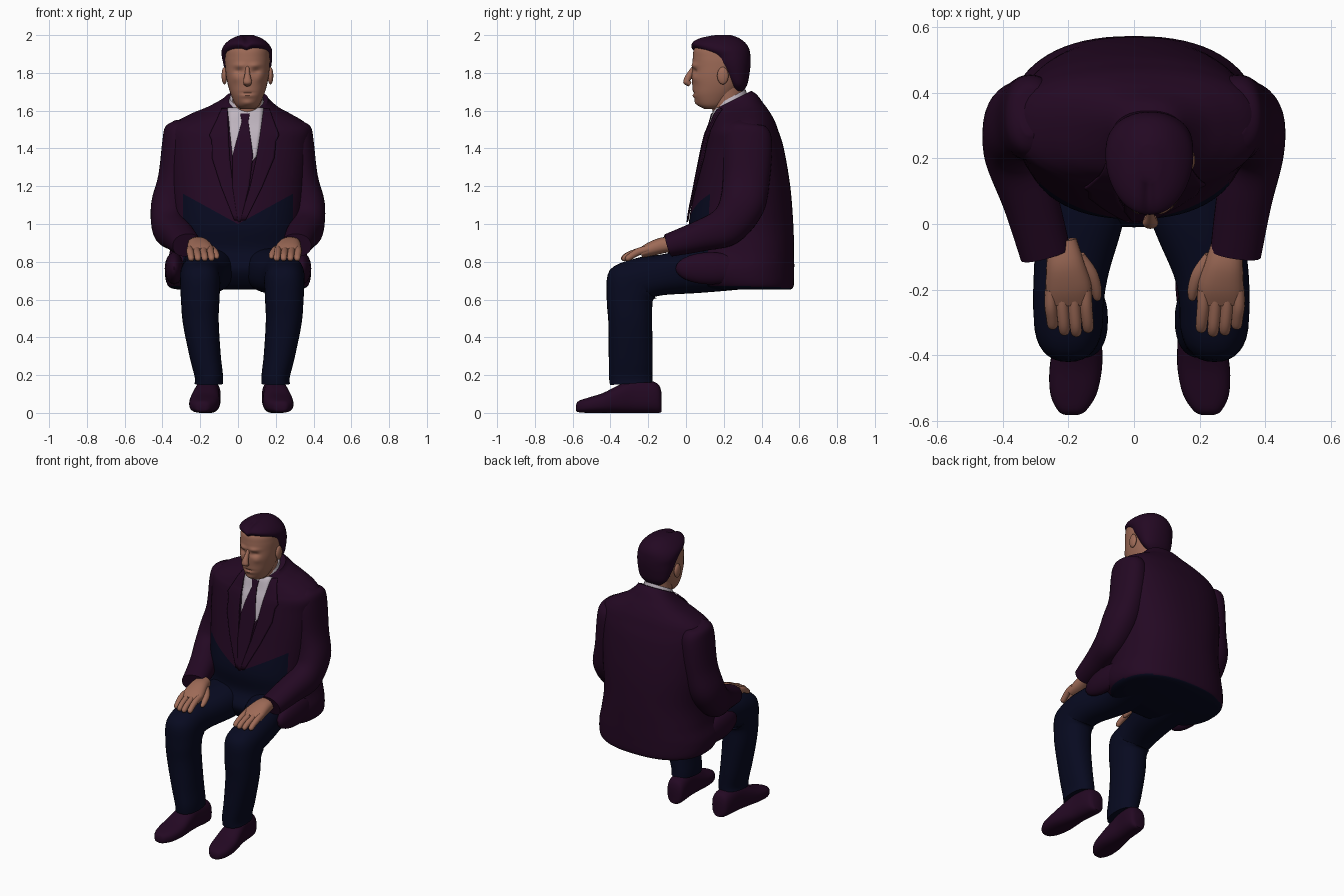
import bpy, bmesh, math
from mathutils import Vector as V
from mathutils.bvhtree import BVHTree


def material(name, rgb):
    m = bpy.data.materials.new(name)
    m.diffuse_color = (*rgb, 1)
    return m


PLUM = material("dark plum", (0.017, 0.0025, 0.0165))
NAVY = material("dark navy", (0.0022, 0.003, 0.0145))
SKIN = material("skin", (0.34, 0.145, 0.095))
WHITE = material("shirt white", (0.52, 0.46, 0.52))


def finish(name, bm, mats, rule=None, cuts=(), angle=50):
    for co, no in cuts:
        bmesh.ops.bisect_plane(bm, geom=bm.verts[:] + bm.edges[:] + bm.faces[:],
                               plane_co=co, plane_no=no, dist=0.0005)
    bmesh.ops.recalc_face_normals(bm, faces=bm.faces)
    if rule:
        for f in bm.faces:
            f.normal_update()
            f.material_index = rule(f.calc_center_median(), f.normal)
    me = bpy.data.meshes.new(name)
    bm.to_mesh(me)
    bm.free()
    for m in mats:
        me.materials.append(m)
    ob = bpy.data.objects.new(name, me)
    bpy.context.collection.objects.link(ob)
    bpy.ops.object.select_all(action='DESELECT')
    ob.select_set(True)
    bpy.context.view_layer.objects.active = ob
    bpy.ops.object.shade_smooth_by_angle(angle=math.radians(angle))
    return ob


def spline(a, b, c, d, t):
    return 0.5 * (2 * b + (c - a) * t + (2 * a - 5 * b + 4 * c - d) * t * t
                  + (3 * b - a - 3 * c + d) * t ** 3)


def loft(name, rings, mats, p=2.0, n=24, steps=4, tweak=None, rule=None, cuts=()):
    """Skin rings of (centre, u, v), smoothed between them along a spline."""
    full = []
    for i in range(len(rings) - 1):
        q = [rings[max(0, min(len(rings) - 1, i + k))] for k in (-1, 0, 1, 2)]
        for s in range(steps):
            full.append([spline(*(r[j] for r in q), s / steps) for j in range(3)])
    full.append(rings[-1])
    bm = bmesh.new()
    loops = []
    for c, u, v in full:
        row = []
        for k in range(n):
            a = 2 * math.pi * k / n
            ca, sa = math.cos(a), math.sin(a)
            co = (c + u * math.copysign(abs(ca) ** (2 / p), ca)
                  + v * math.copysign(abs(sa) ** (2 / p), sa))
            row.append(bm.verts.new(tweak(co) if tweak else co))
        loops.append(row)
    for a, b in zip(loops, loops[1:]):
        for k in range(n):
            bm.faces.new((a[k], a[(k + 1) % n], b[(k + 1) % n], b[k]))
    bm.faces.new(loops[0])
    bm.faces.new(loops[-1])
    return finish(name, bm, mats, rule, cuts)


def stack(name, rows, mats, **kw):
    """Rings piled upward: (z, y front, y back, half width, centre x, tilt)."""
    rings = [(V((cx, (y0 + y1) / 2, z)), V((hx, 0, 0)),
              V((0, (y1 - y0) / 2, t * (y1 - y0) / 2))) for z, y0, y1, hx, cx, t in rows]
    return loft(name, rings, mats, **kw)


def limb(name, pts, mats, **kw):
    """Tube along points: (x, y, z, half width, half thickness)."""
    P = [V(q[:3]) for q in pts]
    rings = []
    for i, q in enumerate(pts):
        t = (P[min(i + 1, len(P) - 1)] - P[max(i - 1, 0)]).normalized()
        u = V((1, 0, 0))
        u = (u - t * u.dot(t)).normalized()
        rings.append((P[i], u * q[3], t.cross(u) * q[4]))
    return loft(name, rings, mats, **kw)


def ball(name, loc, r, mat):
    bm = bmesh.new()
    bmesh.ops.create_uvsphere(bm, u_segments=24, v_segments=14, radius=1)
    for v in bm.verts:
        v.co = V((loc[i] + v.co[i] * r[i] for i in range(3)))
    return finish(name, bm, [mat])


# Jacket body, with dark lower front and underside
def jacket_rule(c, n):
    if n.z < -0.7 and c.z < 0.7:
        return 1
    return int(n.y < -0.1 and abs(c.x) < 0.29 and c.y < 0.3 and c.z < 1.0 + 0.55 * abs(c.x))


jacket = stack("jacket", [
    (0.652, 0.12, 0.55, 0.31, 0, 0), (0.672, 0.05, 0.57, 0.37, 0, 0),
    (0.76, -0.01, 0.573, 0.387, 0, 0), (0.86, 0.03, 0.572, 0.36, 0, 0),
    (1.0, 0.015, 0.568, 0.345, 0, 0), (1.2, 0.05, 0.552, 0.36, 0, 0),
    (1.4, 0.09, 0.518, 0.372, 0.005, 0), (1.49, 0.11, 0.487, 0.375, 0.01, 0.05),
    (1.535, 0.125, 0.465, 0.345, 0.01, 0.12), (1.575, 0.135, 0.435, 0.27, 0.015, 0.2),
    (1.605, 0.142, 0.41, 0.20, 0.025, 0.25),
    (1.64, 0.15, 0.375, 0.135, 0.04, 0.4), (1.66, 0.165, 0.345, 0.115, 0.045, 0.5)],
    [PLUM, NAVY], p=2.35, n=72, steps=7, rule=jacket_rule,
    cuts=[(V((0, 0, 1)), V((s * 0.55, 0, 1)).normalized()) for s in (-1, 1)]
    + [(V((s * 0.29, 0, 1)), V((1, 0, 0))) for s in (-1, 1)])
tree = BVHTree.FromPolygons([v.co for v in jacket.data.vertices],
                            [tuple(f.vertices) for f in jacket.data.polygons])


def panel(name, rows, lift, mat):
    """Cloth plate lying on the jacket front: rows of (z, x left, x right)."""
    bm = bmesh.new()
    grid = []
    for (za, la, ra), (zb, lb, rb) in zip(rows, rows[1:]):
        for s in range(7):
            t = s / 6
            z, l, r = za + (zb - za) * t, la + (lb - la) * t, ra + (rb - ra) * t
            line = []
            for k in range(9):
                x = l + (r - l) * k / 8
                hit = tree.ray_cast(V((x, -1, z)), V((0, 1, 0)))[0]
                line.append(bm.verts.new((x, (hit.y if hit else 0.17) - lift, z)))
            grid.append(line)
    for a, b in zip(grid, grid[1:]):
        for k in range(8):
            bm.faces.new((a[k], a[k + 1], b[k + 1], b[k]))
    bmesh.ops.remove_doubles(bm, verts=bm.verts, dist=0.0005)
    ob = finish(name, bm, [mat])
    mod = ob.modifiers.new("thickness", 'SOLIDIFY')
    mod.thickness, mod.offset = 0.008, 0


# Shirt front, tie and lapels
panel("shirt_front", [(1.615, -0.055, 0.135), (1.5, -0.045, 0.125), (1.36, -0.03, 0.10),
                      (1.30, 0.0, 0.05)], 0.004, WHITE)
panel("tie", [(1.585, 0.012, 0.062), (1.54, 0.02, 0.055), (1.36, -0.03, 0.08),
              (1.2, -0.03, 0.06), (1.01, 0.0, 0.012)], 0.009, PLUM)
for side, s in (("left", -1), ("right", 1)):
    rows = []
    for z, a, b in ((1.61, 0.095, 0.125), (1.55, 0.09, 0.15), (1.47, 0.083, 0.185),
                    (1.44, 0.08, 0.17), (1.35, 0.07, 0.165), (1.2, 0.045, 0.11),
                    (1.02, 0.0, 0.03)):
        cx = 0.04 - (1.61 - z) * 0.05
        rows.append((z, *sorted((cx + s * a, cx + s * b))))
    panel(side + "_lapel", rows, 0.008, PLUM)

# Shirt collar and neck
stack("shirt_collar", [(1.57, 0.125, 0.33, 0.105, 0.04, 0.4), (1.63, 0.14, 0.325, 0.097, 0.043, 0.5),
                       (1.668, 0.15, 0.315, 0.088, 0.045, 0.55)], [WHITE], n=32)
stack("neck", [(1.58, 0.15, 0.31, 0.08, 0.045, 0.3), (1.68, 0.13, 0.305, 0.08, 0.05, 0.3),
               (1.76, 0.12, 0.30, 0.085, 0.05, 0)], [SKIN], n=32)

# Head with eye sockets, brow and mouth pressed into the face
HX = 0.05


def face(co):
    dx, z = abs(co.x - HX), co.z
    if co.y < 0.16:
        g = lambda x0, z0, sx, sz: math.exp(-((dx - x0) / sx) ** 2 - ((z - z0) / sz) ** 2)
        co.y += (0.014 * g(0.045, 1.808, 0.022, 0.013) - 0.010 * g(0.042, 1.84, 0.03, 0.012)
                 - 0.006 * g(0.062, 1.77, 0.02, 0.02) + 0.007 * g(0, 1.693, 0.035, 0.006)
                 - 0.006 * g(0, 1.678, 0.03, 0.008) - 0.010 * g(0, 1.64, 0.03, 0.015))
    return co


stack("head", [
    (1.608, 0.10, 0.17, 0.035, HX, 0), (1.63, 0.065, 0.21, 0.062, HX, 0),
    (1.68, 0.04, 0.26, 0.086, HX, 0), (1.73, 0.034, 0.295, 0.102, HX, 0),
    (1.78, 0.03, 0.315, 0.112, HX, 0), (1.83, 0.034, 0.325, 0.117, HX, 0),
    (1.88, 0.036, 0.325, 0.118, HX, 0), (1.93, 0.045, 0.31, 0.11, HX, 0),
    (1.965, 0.09, 0.28, 0.075, HX, 0), (1.98, 0.14, 0.24, 0.035, HX, 0)],
    [SKIN], p=2.15, n=72, steps=7, tweak=face)
limb("nose", [(HX, 0.045, 1.835, 0.010, 0.010), (HX, 0.025, 1.80, 0.013, 0.015),
              (HX, 0.008, 1.768, 0.02, 0.018), (HX, 0.004, 1.752, 0.024, 0.019),
              (HX, 0.022, 1.738, 0.018, 0.012)], [SKIN])
for side, s in (("left", -1), ("right", 1)):
    ball(side + "_ear", (HX + s * 0.122, 0.195, 1.785), (0.015, 0.03, 0.046), SKIN)


# Hair with a parting
def parting(co):
    if co.z > 1.93:
        co.z -= 0.016 * math.exp(-((co.x - 0.045) / 0.018) ** 2) * max(0, min(1, (0.22 - co.y) / 0.1))
    return co


stack("hair", [
    (1.705, 0.25, 0.305, 0.06, HX, 0), (1.74, 0.225, 0.325, 0.098, HX, 0),
    (1.80, 0.18, 0.337, 0.118, HX, 0), (1.85, 0.145, 0.342, 0.128, HX, 0),
    (1.89, 0.115, 0.341, 0.133, 0.047, 0), (1.925, 0.055, 0.335, 0.132, 0.047, 0),
    (1.955, 0.028, 0.318, 0.114, 0.047, 0), (1.982, 0.06, 0.285, 0.08, 0.047, 0),
    (2.0, 0.13, 0.24, 0.035, 0.047, 0)], [PLUM], p=2.1, n=56, steps=5, tweak=parting)

# Limbs: side, sign, knee x, hem x, toe x, heel x, cuff x, hand x
for side, s, knee, hem, toe, heel, cuff, hand in (
        ("left", -1, -0.20, -0.155, -0.19, -0.15, -0.27, -0.20),
        ("right", 1, 0.245, 0.20, 0.225, 0.185, 0.31, 0.265)):
    # Jacket skirt falling over the hip
    ball(side + "_jacket_flap", (s * 0.338, 0.13, 0.765), (0.05, 0.185, 0.085), PLUM)
    # Trouser leg
    limb(side + "_trouser_leg", [
        (s * 0.16, 0.46, 0.76, 0.15, 0.09), (s * 0.165, 0.25, 0.765, 0.15, 0.115),
        (s * 0.17 + 0.01, 0.05, 0.752, 0.135, 0.118), (knee * 0.95, -0.13, 0.73, 0.115, 0.107),
        (knee, -0.23, 0.712, 0.108, 0.112), (knee, -0.28, 0.682, 0.106, 0.144),
        (knee, -0.298, 0.60, 0.102, 0.122), (knee * 0.93 + hem * 0.07, -0.295, 0.48, 0.095, 0.116),
        (knee * 0.4 + hem * 0.6, -0.293, 0.30, 0.082, 0.116), (hem, -0.293, 0.20, 0.075, 0.115),
        (hem, -0.29, 0.155, 0.075, 0.113)], [NAVY], p=2.3, n=32, steps=5)
    # Shoe, swept from toe to heel
    rings = []
    for y, z0, z1, hx in ((-0.582, 0.012, 0.04, 0.02), (-0.57, 0.004, 0.062, 0.042),
                          (-0.52, 0, 0.08, 0.07), (-0.44, 0, 0.105, 0.08), (-0.36, 0, 0.145, 0.073),
                          (-0.28, 0, 0.175, 0.064), (-0.19, 0, 0.17, 0.064),
                          (-0.145, 0, 0.15, 0.055), (-0.13, 0.005, 0.11, 0.035)):
        t = (y + 0.58) / 0.45
        rings.append((V((toe + (heel - toe) * t, y, (z0 + z1) / 2)),
                      V((hx, 0, 0)), V((0, 0, (z1 - z0) / 2))))
    loft(side + "_shoe", rings, [PLUM], p=2.6, n=32)
    # Sleeve
    limb(side + "_sleeve", [
        (s * 0.315, 0.33, 1.538, 0.03, 0.06), (s * 0.315, 0.325, 1.515, 0.07, 0.105),
        (s * 0.315, 0.325, 1.44, 0.085, 0.13), (s * 0.33, 0.32, 1.25, 0.092, 0.125),
        (s * 0.36, 0.295, 1.10, 0.1, 0.12), (s * 0.365, 0.21, 0.985, 0.09, 0.105),
        ((s * 0.36 + cuff) / 2, 0.07, 0.935, 0.085, 0.082), (cuff, -0.09, 0.888, 0.078, 0.062)],
        [PLUM], p=2.2, n=36, steps=5)
    # Hand with four fingers and a thumb on the inner side
    limb(side + "_palm", [
        (hand + s * 0.02, -0.05, 0.895, 0.045, 0.036), (hand + s * 0.01, -0.12, 0.888, 0.058, 0.042),
        (hand, -0.19, 0.866, 0.07, 0.037), (hand, -0.24, 0.846, 0.068, 0.026)], [SKIN], p=2.4)
    for i in range(4):
        x = hand + s * (0.054 - 0.036 * i)
        reach = (0.0, 0.018, 0.022, 0.01)[i]
        limb(f"{side}_finger_{i + 1}", [
            (x, -0.2, 0.868, 0.018, 0.02), (x, -0.25, 0.854, 0.019, 0.02),
            (x - s * 0.004, -0.285 - reach, 0.834, 0.018, 0.018),
            (x - s * 0.006, -0.31 - reach, 0.816, 0.016, 0.015),
            (x - s * 0.006, -0.318 - reach, 0.808, 0.006, 0.006)], [SKIN], n=14)
    limb(side + "_thumb", [
        (hand - s * 0.03, -0.10, 0.88, 0.022, 0.022), (hand - s * 0.065, -0.15, 0.86, 0.023, 0.022),
        (hand - s * 0.083, -0.195, 0.84, 0.018, 0.018), (hand - s * 0.088, -0.225, 0.825, 0.012, 0.012),
        (hand - s * 0.088, -0.233, 0.82, 0.004, 0.004)], [SKIN], n=14)
